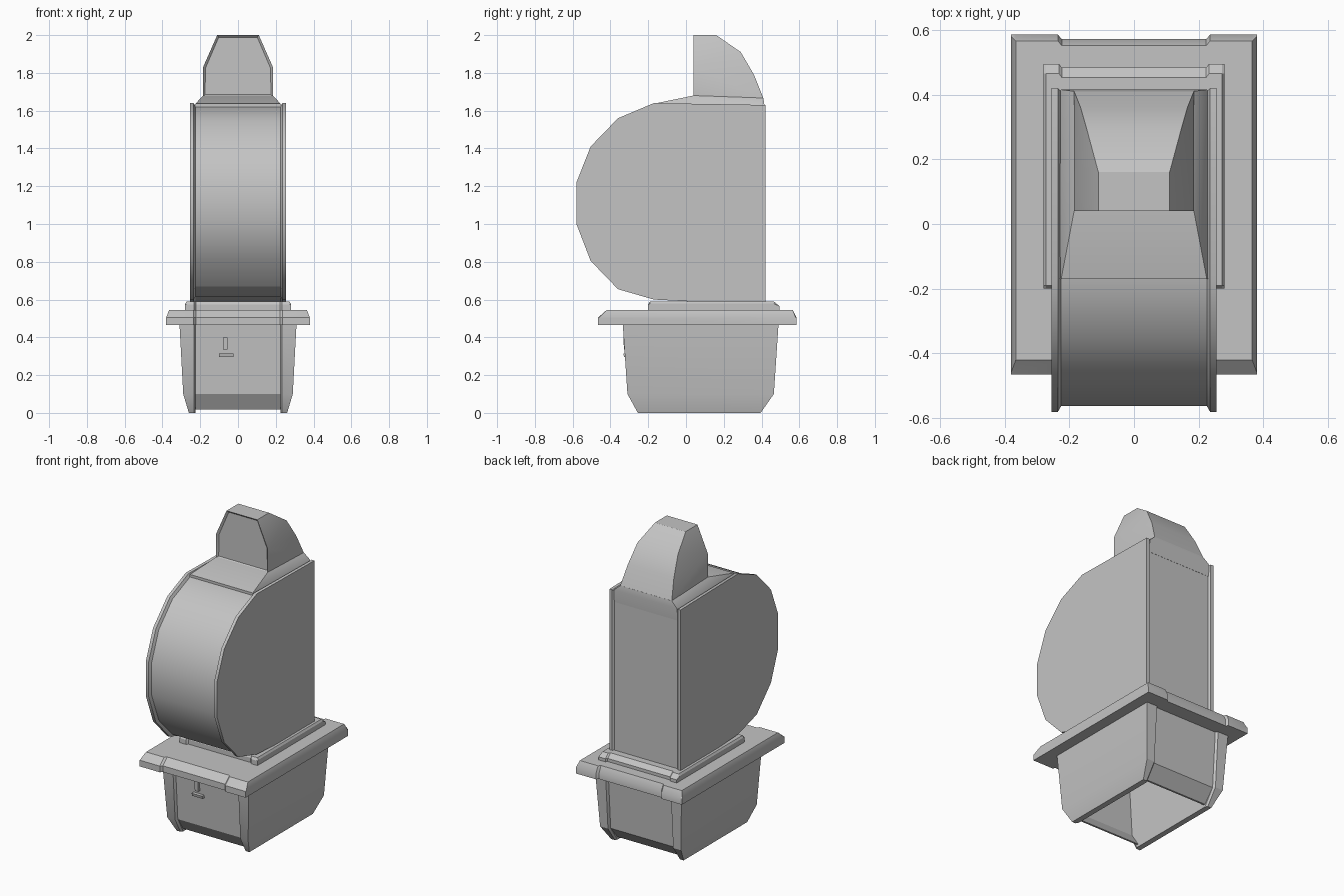
import bpy, bmesh, math
from mathutils import Vector

cube = bpy.data.objects.get("Cube")
if cube:
    bpy.data.objects.remove(cube, do_unlink=True)

grey = bpy.data.materials.new("plain_grey")
grey.use_nodes = True
colour = (0.55, 0.55, 0.55, 1)
grey.diffuse_color = colour
grey.node_tree.nodes["Principled BSDF"].inputs["Base Color"].default_value = colour


def finish(name, bm, angle=30):
    """Set normals and sharp edges, then make the object."""
    bmesh.ops.recalc_face_normals(bm, faces=bm.faces)
    for f in bm.faces:
        f.smooth = True
    for e in bm.edges:
        e.smooth = e.calc_face_angle(0) < math.radians(angle)
    mesh = bpy.data.meshes.new(name)
    bm.to_mesh(mesh)
    bm.free()
    mesh.materials.append(grey)
    obj = bpy.data.objects.new(name, mesh)
    bpy.context.collection.objects.link(obj)
    return obj


def loft(name, sections, mirror=True):
    """Join (x, yz profile) sections across the width; mirrored to -x."""
    if mirror:
        sections = [(-x, p) for x, p in reversed(sections)] + sections
    bm = bmesh.new()
    rings = [[bm.verts.new((x, y, z)) for y, z in p] for x, p in sections]
    n = len(rings[0])
    for a, b in zip(rings, rings[1:]):
        for i in range(n):
            j = (i + 1) % n
            bm.faces.new((a[i], a[j], b[j], b[i]))
    bm.faces.new(rings[0])
    bm.faces.new(rings[-1])
    return finish(name, bm)


def hull(points):
    """Convex solid around the points, with flat faces merged."""
    bm = bmesh.new()
    for p in points:
        bm.verts.new(p)
    out = bmesh.ops.convex_hull(bm, input=bm.verts)
    loose = [v for v in bm.verts if not v.link_faces]
    bmesh.ops.delete(bm, geom=loose, context='VERTS')
    bmesh.ops.dissolve_limit(bm, angle_limit=0.02, verts=bm.verts, edges=bm.edges)
    bmesh.ops.recalc_face_normals(bm, faces=bm.faces)
    return bm


def both(points):
    return [(s * x, y, z) for x, y, z in points for s in (-1, 1)]


def shrink(profile, centre, amount):
    """Move profile points toward a centre by a fixed distance."""
    c = Vector(centre)
    return [tuple(Vector(p) + (c - Vector(p)).normalized() * amount) for p in profile]


def move_ends(profile, amount):
    """Pull the front and back of a profile inward."""
    return [(y - math.copysign(amount, y), z) for y, z in profile]


# Rounded body with raised side plates
body = [(0.42, 0.57), (0.42, 1.63), (-0.17, 1.64), (-0.36, 1.56), (-0.505, 1.41),
        (-0.58, 1.22), (-0.58, 1.0), (-0.505, 0.805), (-0.36, 0.655), (-0.17, 0.6)]
core = shrink(body, (0, 1.1), 0.018)
loft("body", [(0.225, core), (0.235, body), (0.255, body)])

# Sloping shoulder between body and head
finish("shoulder", hull(both([
    (0.23, -0.17, 1.62), (0.23, 0.41, 1.61), (0.23, -0.1, 1.55), (0.23, 0.41, 1.55),
    (0.225, -0.17, 1.637), (0.225, 0.415, 1.63),
    (0.185, 0.04, 1.68), (0.185, 0.41, 1.667)])))

# Head with a recessed front panel
bm = hull(both([
    (0.185, 0.04, 1.675), (0.185, 0.04, 1.83), (0.11, 0.04, 2.0), (0.11, 0.16, 2.0),
    (0.145, 0.29, 1.91), (0.165, 0.36, 1.79), (0.185, 0.41, 1.665)]))
front = [f for f in bm.faces if f.normal.y < -0.9]
bmesh.ops.inset_region(bm, faces=front, thickness=0.014, depth=-0.012)
finish("head", bm)

# Neck plinth under the body
neck = [(-0.2, 0.53), (-0.2, 0.575), (-0.19, 0.59), (0.465, 0.59), (0.495, 0.565), (0.495, 0.53)]
neck_end = [(y, min(z, 0.578)) for y, z in neck]
loft("neck", [(0.223, move_ends(neck, 0.012)), (0.232, neck), (0.272, neck), (0.28, neck_end)])

# Wide flange with bevelled rim
rim = [(-0.465, 0.465), (-0.465, 0.505), (-0.42, 0.545), (0.565, 0.545), (0.585, 0.505), (0.585, 0.465)]
rim_end = [(-0.465, 0.465), (-0.465, 0.504), (-0.46, 0.505), (0.58, 0.505), (0.585, 0.504), (0.585, 0.465)]
loft("flange", [(0.223, move_ends(rim, 0.014)), (0.235, rim), (0.365, rim), (0.38, rim_end)])

# Tub sides: height, half width, front and back
levels = [(0.475, 0.31, -0.335, 0.49), (0.1, 0.29, -0.31, 0.465), (0, 0.26, -0.255, 0.395)]
for side, name in ((1, "left"), (-1, "right")):
    pts = []
    for z, x, y0, y1 in levels:
        for y in (y0, y1):
            pts += [(side * x, y, z), (side * 0.234, y, z),
                    (side * 0.224, y - math.copysign(0.014, y), z)]
    finish("tub_side_" + name, hull(pts))

# Thin tub walls at front and back, open underneath
for k, name in ((2, "front"), (3, "back")):
    outer = [(lv[k] - math.copysign(0.014, lv[k]), max(lv[0], 0.018)) for lv in levels]
    inner = [(y - math.copysign(0.012, y), z) for y, z in reversed(outer)]
    loft("tub_wall_" + name, [(0.226, outer + inner)])

# Small latch on the front of the tub
for name, x0, x1, z0, z1 in (("latch_bar", -0.08, -0.055, 0.335, 0.4),
                             ("latch_foot", -0.1, -0.025, 0.297, 0.315)):
    box = [(-0.328, z0), (-0.332, z1), (-0.305, z1), (-0.305, z0)]
    loft(name, [(x0, box), (x1, box)], mirror=False)
